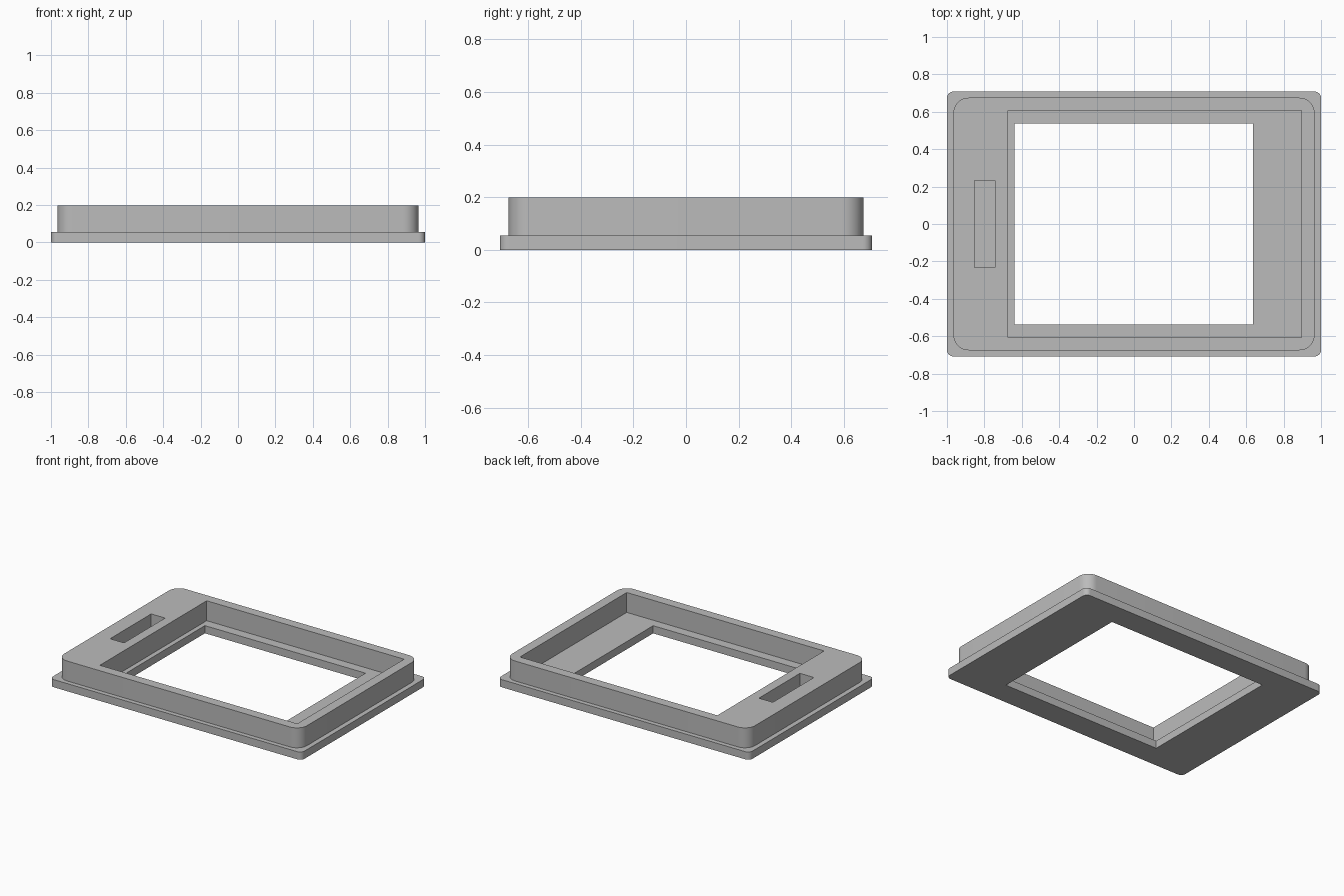
import bpy, math

if "Cube" in bpy.data.objects:
    bpy.data.objects.remove(bpy.data.objects["Cube"])

grey = bpy.data.materials.new("plain grey")
grey.use_nodes = True
colour = (0.5, 0.5, 0.5, 1)
grey.diffuse_color = colour
grey.node_tree.nodes["Principled BSDF"].inputs["Base Color"].default_value = colour


def slab(name, x0, x1, half_y, z0, z1, radius=0.0, steps=10):
    """Upright prism with an optionally rounded rectangular outline."""
    corners = [(x1, half_y, 0), (x0, half_y, 90), (x0, -half_y, 180), (x1, -half_y, 270)]
    outline = []
    for cx, cy, start in corners:
        if not radius:
            outline.append((cx, cy))
            continue
        ox = cx - math.copysign(radius, cx)
        oy = cy - math.copysign(radius, cy)
        for i in range(steps + 1):
            a = math.radians(start + 90 * i / steps)
            outline.append((ox + radius * math.cos(a), oy + radius * math.sin(a)))
    n = len(outline)
    verts = [(x, y, z) for z in (z0, z1) for x, y in outline]
    faces = [tuple(reversed(range(n))), tuple(range(n, 2 * n))]
    faces += [(i, (i + 1) % n, n + (i + 1) % n, n + i) for i in range(n)]
    mesh = bpy.data.meshes.new(name)
    mesh.from_pydata(verts, [], faces)
    mesh.materials.append(grey)
    obj = bpy.data.objects.new(name, mesh)
    bpy.context.collection.objects.link(obj)
    return obj


def combine(target, other, operation):
    """Apply a boolean, then drop the helper solid."""
    mod = target.modifiers.new(operation.lower(), "BOOLEAN")
    mod.operation = operation
    mod.solver = "EXACT"
    mod.object = other
    bpy.ops.object.modifier_apply(modifier=mod.name)
    bpy.data.objects.remove(other)


FLANGE, TOP = 0.055, 0.198

# Flange plate with the raised body on it
frame = slab("bezel_frame", -1, 1, 0.708, 0, FLANGE, 0.035)
bpy.context.view_layer.objects.active = frame
frame.select_set(True)
combine(frame, slab("raised_body", -0.965, 0.965, 0.675, 0.02, TOP, 0.08), "UNION")

# Screen recess, window through the plate, and blind side slot
combine(frame, slab("recess_cutter", -0.673, 0.895, 0.606, FLANGE, 0.3), "DIFFERENCE")
combine(frame, slab("window_cutter", -0.639, 0.637, 0.537, -0.1, 0.3), "DIFFERENCE")
combine(frame, slab("slot_cutter", -0.853, -0.742, 0.233, FLANGE, 0.3), "DIFFERENCE")

bpy.ops.object.shade_smooth_by_angle(angle=math.radians(30))
